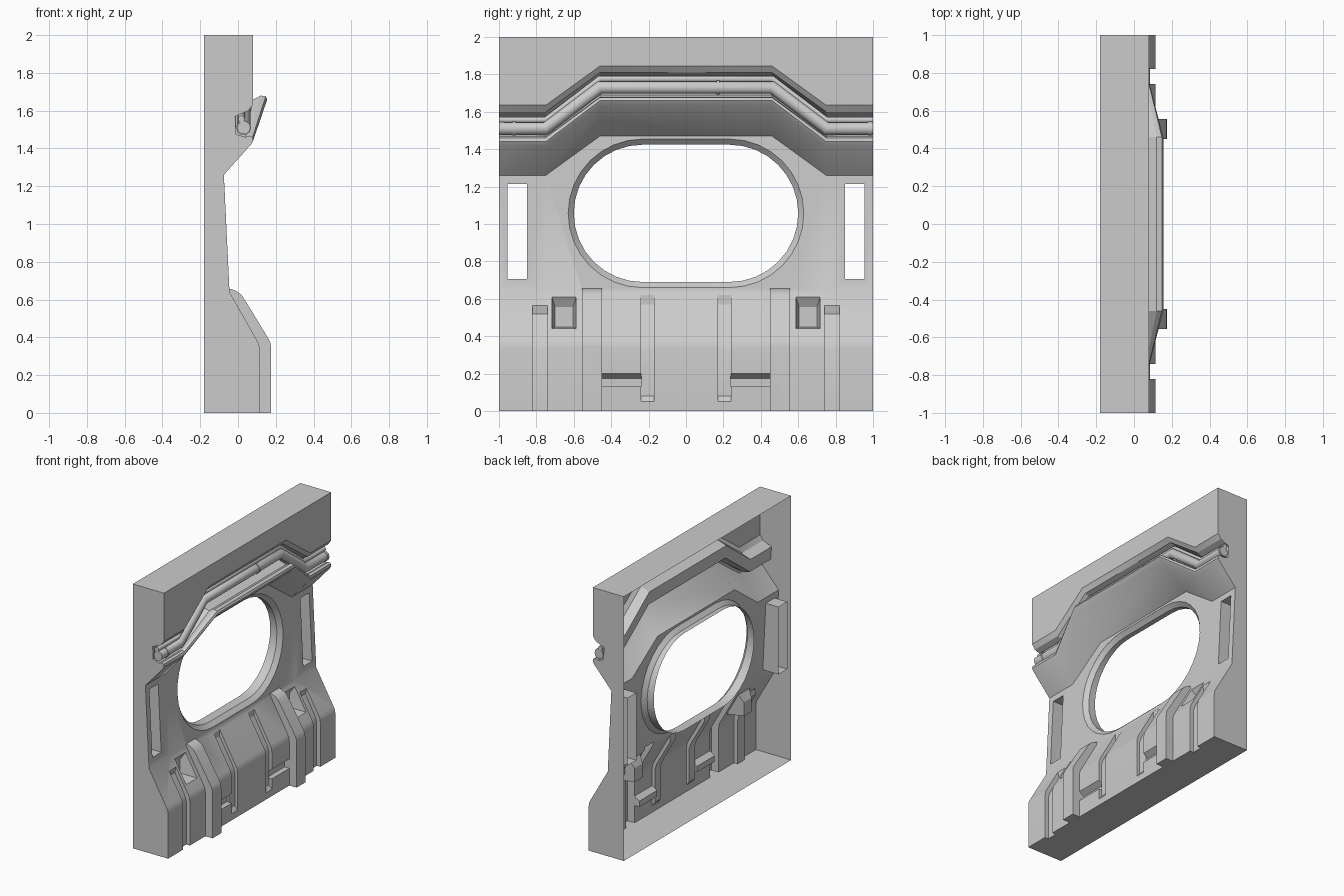
import bpy, bmesh, math

if "Cube" in bpy.data.objects:
    bpy.data.objects.remove(bpy.data.objects["Cube"])

BACK = -0.18


def loft(name, rings, cutter=False):
    """Closed solid through rings with equal point counts."""
    bm = bmesh.new()
    rows = [[bm.verts.new(p) for p in r] for r in rings]
    n = len(rows[0])
    for a, b in zip(rows, rows[1:]):
        for i in range(n):
            j = (i + 1) % n
            bm.faces.new((a[i], a[j], b[j], b[i]))
    bm.faces.new(rows[0][::-1])
    bm.faces.new(rows[-1])
    bmesh.ops.recalc_face_normals(bm, faces=bm.faces)
    me = bpy.data.meshes.new(name)
    bm.to_mesh(me)
    bm.free()
    ob = bpy.data.objects.new(name, me)
    bpy.context.collection.objects.link(ob)
    ob.hide_render = cutter
    return ob


def prism(name, prof, y0, y1):
    """Side profile (x, z) extruded along y."""
    return loft(name, [[(x, y, z) for x, z in prof] for y in (y0, y1)], True)


def rect(x, y0, y1, z0, z1):
    return [(x, y0, z0), (x, y1, z0), (x, y1, z1), (x, y0, z1)]


def combine(tool, op):
    m = panel.modifiers.new("bool", 'BOOLEAN')
    m.operation, m.solver, m.object = op, 'EXACT', tool
    bpy.context.view_layer.objects.active = panel
    bpy.ops.object.modifier_apply(modifier=m.name)
    bpy.data.objects.remove(tool)


# Main body: low ends and a raised, bolder middle for the ledge and channel
base = [(BACK, 0), (.115, 0), (.115, .335), (.111, .362), (.1, .385), (-.045, .64)]
end = base + [(-.075, 1.26), (.068, 1.42), (.08, 1.44), (.077, 1.46), (.06, 1.468),
              (.04, 1.46), (-.01, 1.475), (-.015, 1.57), (.055, 1.60), (.08, 1.635),
              (.08, 2), (BACK, 2)]
mid = base + [(-.085, 1.47), (.135, 1.63), (.155, 1.66), (.147, 1.676), (.12, 1.68),
              (.08, 1.66), (-.01, 1.69), (-.015, 1.785), (.055, 1.81), (.08, 1.845),
              (.08, 2), (BACK, 2)]
sections = [(-1, end), (-.75, end), (-.46, mid), (.46, mid), (.75, end), (1, end)]
panel = loft("wall_panel", [[(x, y, z) for x, z in p] for y, p in sections])

rib = [(-.1, 0), (.175, 0), (.175, .345), (.172, .37), (.162, .392), (.035, .60),
       (.018, .625), (-.005, .643), (-.035, .655), (-.1, .655)]
outer_groove = [(.4, -.1), (.085, -.1), (.085, .33), (.07, .375), (-.01, .52), (0, .57), (.4, .57)]
inner_groove = [(.4, .05), (.115, .05), (.092, .08), (.092, .33), (.077, .375),
                (-.035, .57), (-.034, .62), (.4, .62)]
notch = [(.4, .13), (.075, .13), (.075, .175), (.115, .202), (.4, .202)]

for s in (-1, 1):
    # Raised ribs, grooves and horizontal notches on the lower skirt
    combine(prism("rib", rib, s * .45, s * .555), 'UNION')
    combine(prism("outer_groove", outer_groove, s * .74, s * .82), 'DIFFERENCE')
    combine(prism("inner_groove", inner_groove, s * .17, s * .24), 'DIFFERENCE')
    combine(prism("notch", notch, s * .239, s * .45), 'DIFFERENCE')
    # Tapered square pocket
    a, b = s * .587, s * .717
    rim = [(.069, a, .44), (.069, b, .44), (-.028, b, .61), (-.028, a, .61)]
    combine(loft("pocket", [rect(.4, a, b, .44, .61), rim,
                            rect(-.06, s * .605, s * .7, .45, .555)], True), 'DIFFERENCE')
    # Tall side slot
    combine(loft("slot", [rect(.4, s * .85, s * .955, .705, 1.215),
                          rect(-.4, s * .85, s * .955, .705, 1.215)], True), 'DIFFERENCE')


# Large oval opening with chamfered rim, following the panel tilt
def oval(r, depth=0, flat_x=None):
    pts = []
    for k in range(2):
        for i in range(17):
            t = math.pi * (i / 16 + k) - math.pi / 2
            y = r * math.cos(t) + (.233 if k == 0 else -.233)
            z = 1.057 + r * math.sin(t)
            x = flat_x if flat_x is not None else -.045 - (z - .64) * .0484 - depth
            pts.append((x, y, z))
    return pts


combine(loft("opening", [oval(.397, flat_x=.4), oval(.397), oval(.367, .03),
                         oval(.367, flat_x=-.4)], True), 'DIFFERENCE')

# Open the back of the shell and shorten the oval tube
bm = bmesh.new()
bm.from_mesh(panel.data)
back = [f for f in bm.faces if all(abs(v.co.x - BACK) < 1e-4 for v in f.verts)]
bmesh.ops.delete(bm, geom=back, context='FACES')
for v in bm.verts:
    if abs(v.co.x - BACK) < 1e-4 and abs(v.co.y) < .65 and .6 < v.co.z < 1.5:
        v.co.x = -.15
bm.to_mesh(panel.data)
bm.free()
panel.select_set(True)
bpy.context.view_layer.objects.active = panel
bpy.ops.object.shade_smooth_by_angle(angle=math.radians(28))


# Pipes lying in the channel
def pipe(name, pts, radius):
    cu = bpy.data.curves.new(name, 'CURVE')
    cu.dimensions = '3D'
    cu.bevel_depth, cu.bevel_resolution, cu.use_fill_caps = radius, 3, True
    sp = cu.splines.new('POLY')
    sp.points.add(len(pts) - 1)
    for p, co in zip(sp.points, pts):
        p.co = (*co, 1)
    bpy.context.collection.objects.link(bpy.data.objects.new(name, cu))


def run(x, z):
    return [(x, y, z + up) for y, up in
            ((-1, 0), (-.75, 0), (-.46, .22), (.46, .22), (.75, 0), (1, 0))]


pipe("main_pipe", run(.03, 1.51), .036)
pipe("thin_pipe", run(.018, 1.556), .018)
for y, z in ((-.92, 1.51), (.17, 1.73), (.985, 1.51)):
    pipe("pipe_collar", [(.03, y - .008, z), (.03, y + .008, z)], .04)
